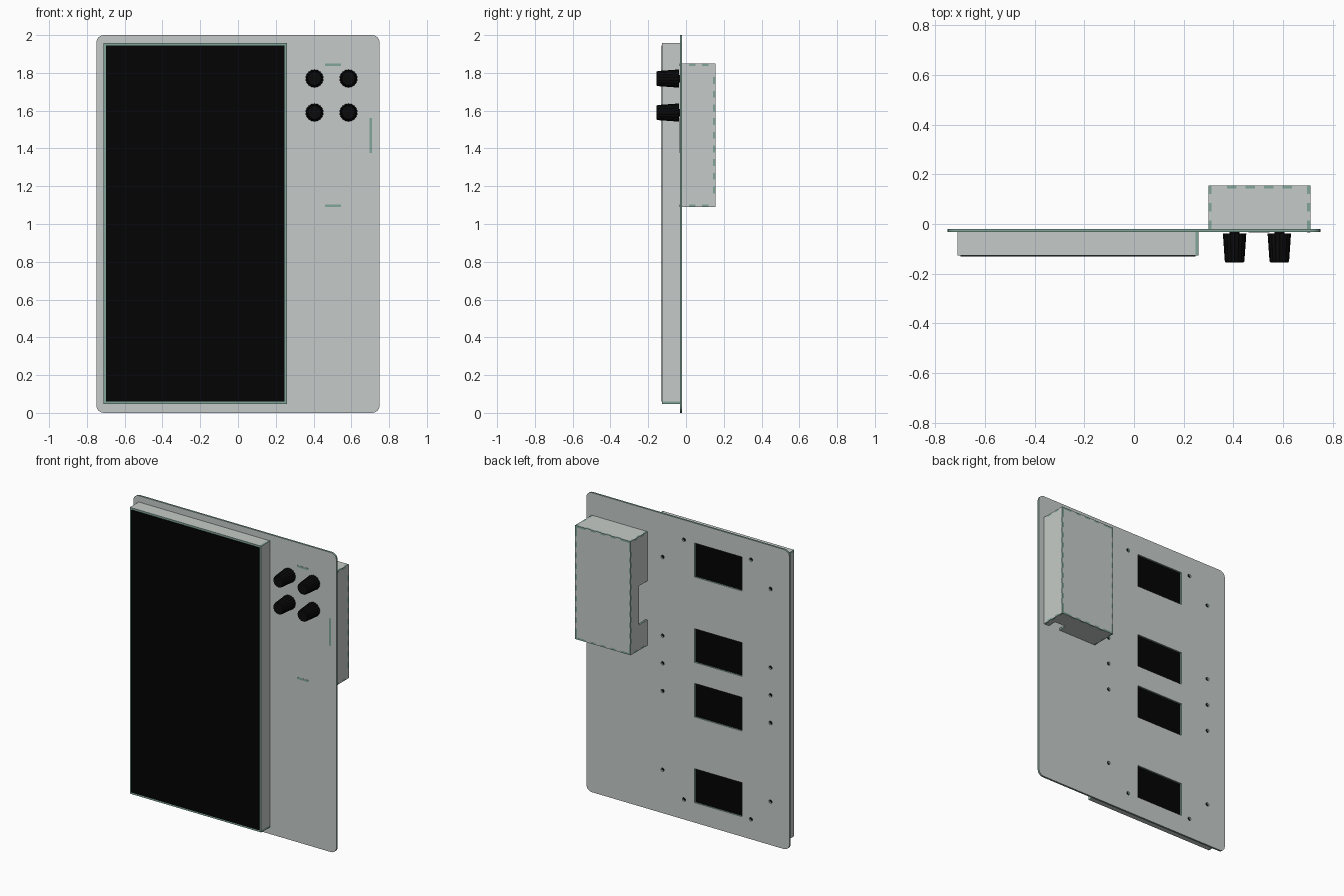
import bpy, bmesh, math
from mathutils import Matrix, Vector

if "Cube" in bpy.data.objects:
    bpy.data.objects.remove(bpy.data.objects["Cube"], do_unlink=True)


def material(name, rgb, rough):
    m = bpy.data.materials.new(name)
    m.use_nodes = True
    m.diffuse_color = (*rgb, 1)
    bsdf = m.node_tree.nodes["Principled BSDF"]
    bsdf.inputs["Base Color"].default_value = (*rgb, 1)
    bsdf.inputs["Roughness"].default_value = rough
    return m


GREY = material("pale grey acrylic", (0.56, 0.6, 0.58), 0.5)
GREEN = material("green cut edge", (0.22, 0.38, 0.32), 0.5)
SCREEN = material("screen black", (0.001, 0.001, 0.001), 0.5)
KNOB = material("knob black", (0.003, 0.003, 0.003), 0.5)


def add_object(name, bm, mats):
    me = bpy.data.meshes.new(name)
    bm.normal_update()
    bm.to_mesh(me)
    bm.free()
    ob = bpy.data.objects.new(name, me)
    bpy.context.collection.objects.link(ob)
    for m in mats:
        me.materials.append(m)
    return ob


def add_box(bm, xr, yr, zr):
    lo, hi = Vector((xr[0], yr[0], zr[0])), Vector((xr[1], yr[1], zr[1]))
    mat = Matrix.Translation((lo + hi) / 2) @ Matrix.Diagonal((*(hi - lo), 1))
    bmesh.ops.create_cube(bm, size=1, matrix=mat)


def sheet(name, boxes, axis):
    """Sheet made of boxes: faces across its thickness axis are grey, cut edges green."""
    bm = bmesh.new()
    for b in boxes:
        add_box(bm, *b)
    bm.normal_update()
    for f in bm.faces:
        f.material_index = 0 if abs(f.normal[axis]) > 0.5 else 1
    return add_object(name, bm, [GREY, GREEN])


T = 0.013                      # sheet thickness
PF, PB = -0.033, -0.02         # plate front and back

# Mounting plate: rounded outline with windows and screw holes
def rounded(cx, cz, w, h, r, steps):
    pts = []
    for k, (sx, sz) in enumerate([(1, 1), (-1, 1), (-1, -1), (1, -1)]):
        for i in range(steps + 1):
            a = math.pi / 2 * (k + i / steps)
            pts.append((cx + sx * (w / 2 - r) + r * math.cos(a),
                        cz + sz * (h / 2 - r) + r * math.sin(a)))
    return pts


def rect(x0, x1, z0, z1):
    return [(x0, z0), (x1, z0), (x1, z1), (x0, z1)]


def circle(cx, cz, r, n=12):
    return [(cx + r * math.cos(i * math.tau / n), cz + r * math.sin(i * math.tau / n))
            for i in range(n)]


loops = [rounded(0, 1, 1.5, 2, 0.04, 6)]
for s in (1, -1):
    for near, far in ((0.07, 0.295), (0.64, 0.867)):
        loops.append(rect(-0.4, -0.05, *sorted((1 + s * near, 1 + s * far))))
    loops += [circle(x, 1 + s * 0.867, 0.012) for x in (0.03, -0.465)]
    loops += [circle(x, 1 + s * d, 0.012) for x in (0.187, -0.61) for d in (0.185, 0.71)]
loops += [circle(x, 1, 0.012) for x in (0.187, -0.61)]

curve = bpy.data.curves.new("plate_outline", "CURVE")
curve.dimensions = "2D"
curve.fill_mode = "BOTH"
curve.extrude = T / 2
for pts in loops:
    sp = curve.splines.new("POLY")
    sp.points.add(len(pts) - 1)
    for p, (x, z) in zip(sp.points, pts):
        p.co = (x, z, 0, 1)
    sp.use_cyclic_u = True
tmp = bpy.data.objects.new("plate_outline", curve)
bpy.context.collection.objects.link(tmp)
bpy.context.view_layer.update()
flat = tmp.evaluated_get(bpy.context.evaluated_depsgraph_get()).to_mesh()
bm = bmesh.new()
bm.from_mesh(flat)
bpy.data.objects.remove(tmp, do_unlink=True)
bmesh.ops.remove_doubles(bm, verts=bm.verts, dist=0.0001)
bmesh.ops.transform(bm, verts=bm.verts, matrix=Matrix.Translation((0, (PF + PB) / 2, 0))
                    @ Matrix.Rotation(math.pi / 2, 4, "X"))
bmesh.ops.recalc_face_normals(bm, faces=bm.faces)
bm.normal_update()
for f in bm.faces:
    f.smooth = False
    f.material_index = 0 if abs(f.normal.y) > 0.5 else 1
add_object("mounting_plate", bm, [GREY, GREEN])

# Screen frame: four walls overlapping in turn at the corners
FX0, FX1, FZ0, FZ1 = -0.711, 0.26, 0.046, 1.958
fy = (-0.126, PF)
sheet("frame_right_wall", [((FX1 - T, FX1), fy, (FZ0 + T, FZ1))], 0)
sheet("frame_left_wall", [((FX0, FX0 + T), fy, (FZ0, FZ1 - T))], 0)
sheet("frame_top_wall", [((FX0, FX1 - T), fy, (FZ1 - T, FZ1))], 2)
sheet("frame_bottom_wall", [((FX0 + T, FX1), fy, (FZ0, FZ0 + T))], 2)

# Screen panel
bm = bmesh.new()
add_box(bm, (FX0 + T, FX1 - T), (-0.131, -0.06), (FZ0 + T, FZ1 - T))
add_object("screen_panel", bm, [SCREEN])

# Rear housing with finger joints
X0, X1, Y0, Y1, Z0, Z1 = 0.3, 0.71, PB, 0.155, 1.09, 1.85
NX, NY, NZ = 11, 5, 21
TAB = PF - 0.001


def fingers(a, b, n, keep, lo=None, hi=None):
    """Finger ranges along an edge, clipped to lo..hi."""
    w = (b - a) / n
    lo, hi = (a if lo is None else lo), (b if hi is None else hi)
    return [(max(a + i * w, lo), min(a + (i + 1) * w, hi)) for i in range(n) if keep(i)]


def back_tab(n):
    return lambda i: i % 2 == 0 and 0 < i < n - 1


def wall_tab(n):
    return lambda i: not back_tab(n)(i)


cx, cy, cz = (X0 + T, X1 - T), (Y0, Y1 - T), (Z0 + T, Z1 - T)
rim = (Y1 - T, Y1)
x_ends = [(X0, X0 + T), (X1 - T, X1)]
z_ends = [(Z0, Z0 + T), (Z1 - T, Z1)]

back = [(cx, rim, cz)]
back += [(r, rim, e) for e in z_ends for r in fingers(X0, X1, NX, back_tab(NX))]
back += [(e, rim, r) for e in x_ends for r in fingers(Z0, Z1, NZ, back_tab(NZ))]
sheet("housing_back", back, 1)

for name, e in zip(("bottom", "top"), z_ends):
    if name == "bottom":       # cable notch beside the plate
        n0, n1, depth = 0.585, 0.67, Y0 + 0.06
        boxes = [((cx[0], n0), cy, e), ((n1, cx[1]), cy, e), ((n0, n1), (depth, cy[1]), e)]
    else:
        boxes = [(cx, cy, e)]
    boxes += [(r, rim, e) for r in fingers(X0, X1, NX, wall_tab(NX), *cx)]
    boxes += [(s, r, e) for s in x_ends for r in fingers(Y0, Y1, NY, lambda i: i % 2)]
    boxes.append(((0.46, 0.545), (TAB, Y0), e))
    sheet("housing_" + name, boxes, 2)

for name, e in zip(("right", "left"), x_ends):
    if name == "right":        # access notch beside the plate
        n0, n1, depth = 1.26, 1.52, Y0 + 0.087
        boxes = [(e, cy, (cz[0], n0)), (e, cy, (n1, cz[1])), (e, (depth, cy[1]), (n0, n1))]
    else:
        boxes = [(e, cy, cz), (e, (TAB, Y0), (1.375, 1.56))]
    boxes += [(e, rim, r) for r in fingers(Z0, Z1, NZ, wall_tab(NZ), *cz)]
    boxes += [(e, r, s) for s in z_ends for r in fingers(Y0, Y1, NY, lambda i: i % 2 == 0)]
    sheet("housing_" + name, boxes, 0)

# Ribbed tapered knobs on short shafts
RIBS = 18
for row, z in (("upper", 1.77), ("lower", 1.59)):
    for side, x in (("right", 0.405), ("left", 0.585)):
        bm = bmesh.new()
        rings = []
        for r, y in ((0.048, -0.038), (0.04, -0.15), (0.036, -0.155)):
            rings.append([bm.verts.new((x + p[0], y, z + p[1]))
                          for i in range(RIBS * 2)
                          for p in [Vector((math.cos(i * math.pi / RIBS),
                                            math.sin(i * math.pi / RIBS)))
                                    * r * (1 if i % 2 else 0.94)]])
        for a, b in zip(rings, rings[1:]):
            for i in range(RIBS * 2):
                j = (i + 1) % (RIBS * 2)
                bm.faces.new((a[i], a[j], b[j], b[i]))
        bm.faces.new(rings[0])
        bm.faces.new(rings[-1])
        bmesh.ops.create_cone(bm, cap_ends=True, segments=16, radius1=0.02, radius2=0.02,
                              depth=0.02, matrix=Matrix.Translation((x, -0.035, z))
                              @ Matrix.Rotation(math.pi / 2, 4, "X"))
        bmesh.ops.recalc_face_normals(bm, faces=bm.faces)
        add_object(f"knob_{row}_{side}", bm, [KNOB])
